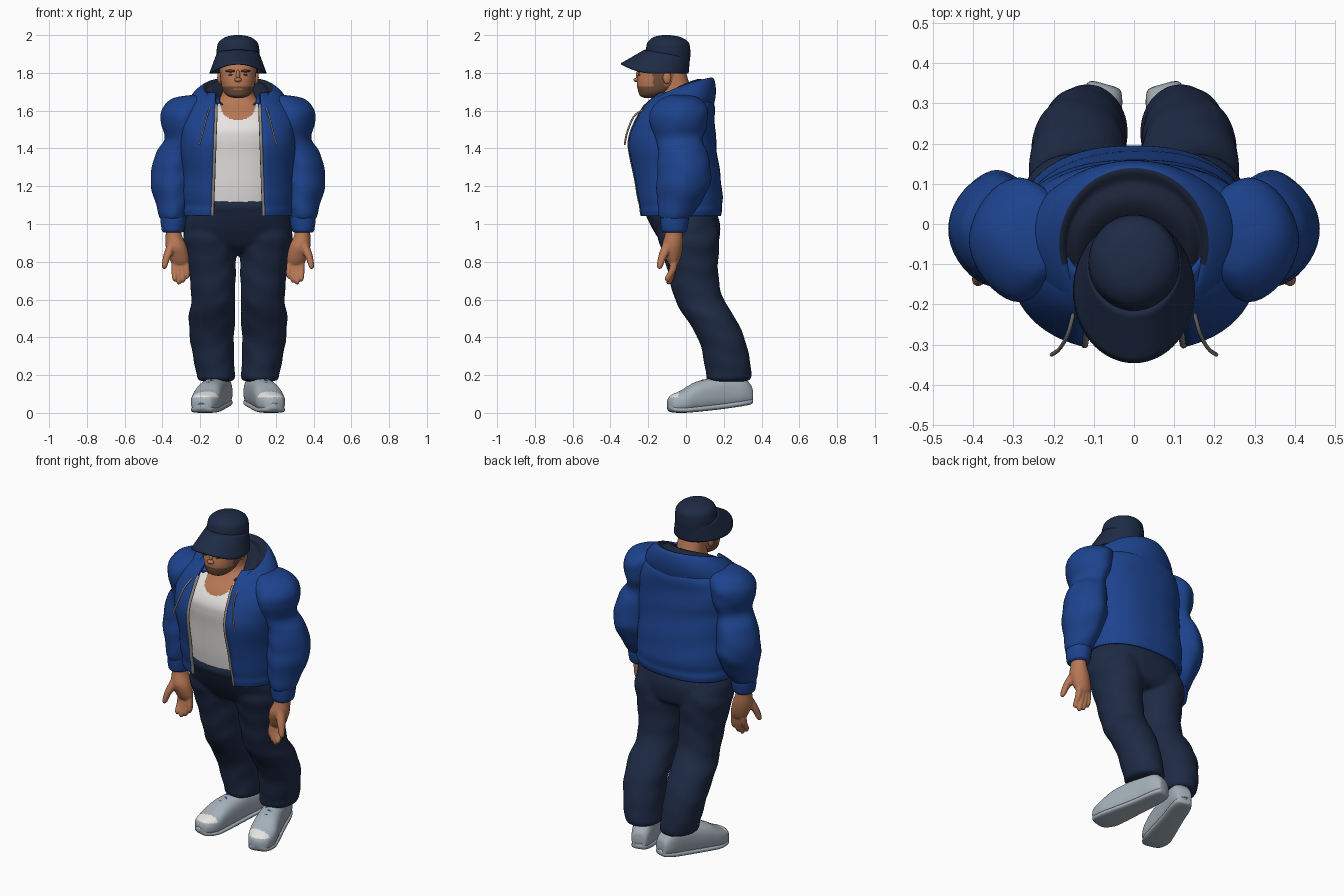
import bpy, bmesh
from math import sin, cos, pi, asin, copysign
from mathutils import Vector, Matrix

old = bpy.data.objects.get("Cube")
if old:
    bpy.data.objects.remove(old)


def colour(name, r, g, b):
    m = bpy.data.materials.new(name)
    m.use_nodes = True
    m.diffuse_color = (r, g, b, 1)
    bsdf = m.node_tree.nodes["Principled BSDF"]
    bsdf.inputs["Base Color"].default_value = (r, g, b, 1)
    bsdf.inputs["Roughness"].default_value = 0.8
    return m


BLUE = colour("jacket blue", .012, .056, .27)
NAVY = colour("navy cloth", .013, .024, .06)
LINING = colour("dark lining", .012, .019, .042)
SKIN = colour("skin", .47, .185, .09)
BEARD = colour("beard brown", .17, .08, .048)
WHITE = colour("white cotton", .8, .78, .76)
GREY = colour("shoe grey", .37, .43, .48)
METAL = colour("zip grey", .28, .26, .24)


def spline(rows, steps=6):
    """Smooth rows of numbers with a Catmull-Rom curve."""
    rows = [Vector(r) for r in rows]
    out = []
    for i in range(len(rows) - 1):
        p, q = rows[i], rows[i + 1]
        o = rows[i - 1] if i else p
        r = rows[i + 2] if i + 2 < len(rows) else q
        for k in range(steps):
            t = k / steps
            m, n = (q - o) / 2, (r - p) / 2
            out.append(p + m * t + (3 * (q - p) - 2 * m - n) * t**2 + (2 * (p - q) + m + n) * t**3)
    return out + [rows[-1]]


def power(v, p):
    return copysign(abs(v) ** p, v)


def skin_rings(name, rings, mats, rule=None, closed=True, caps=True, thick=0):
    """Join rings of points into one smooth surface."""
    bm = bmesh.new()
    vs = [[bm.verts.new(p) for p in ring] for ring in rings]
    n = len(rings[0])
    for a, b in zip(vs, vs[1:]):
        for i in range(n if closed else n - 1):
            j = (i + 1) % n
            bm.faces.new((a[i], a[j], b[j], b[i]))
    if closed and caps:
        bm.faces.new(vs[0])
        bm.faces.new(vs[-1])
    bmesh.ops.recalc_face_normals(bm, faces=bm.faces)
    for f in bm.faces:
        f.smooth = True
        if rule:
            f.material_index = rule(f.calc_center_median())
    me = bpy.data.meshes.new(name)
    bm.to_mesh(me)
    bm.free()
    for m in mats:
        me.materials.append(m)
    ob = bpy.data.objects.new(name, me)
    bpy.context.collection.objects.link(ob)
    if thick:
        mod = ob.modifiers.new("thickness", "SOLIDIFY")
        mod.thickness, mod.offset = thick, 0
    return ob


def tube(name, rows, *mats, rule=None, p=1, n=40, wrinkle=0, place=None, side=1, steps=6):
    """Rows are x, y, z, radius x, radius y."""
    rings = []
    for x, y, z, rx, ry in spline(rows, steps):
        ring = []
        for i in range(n):
            a = 2 * pi * i / n
            k = 1 + wrinkle * sin(48 * z + 2 * sin(a) + cos(3 * a))
            v = Vector((side * (x + k * rx * power(sin(a), p)), y - k * ry * power(cos(a), p), z))
            ring.append(place @ v if place else v)
        rings.append(ring)
    return skin_rings(name, rings, mats, rule)


def fuse(name, obs, voxel, smooth):
    """Melt overlapping parts into one continuous surface."""
    bpy.ops.object.select_all(action="DESELECT")
    for ob in obs:
        ob.select_set(True)
    bpy.context.view_layer.objects.active = obs[0]
    bpy.ops.object.join()
    obs[0].name = name
    mod = obs[0].modifiers.new("fuse", "REMESH")
    mod.mode, mod.voxel_size, mod.use_smooth_shade = "VOXEL", voxel, True
    mod = obs[0].modifiers.new("soften", "SMOOTH")
    mod.factor, mod.iterations = .5, smooth


def cord(name, points, radius, mat):
    cu = bpy.data.curves.new(name, "CURVE")
    cu.dimensions, cu.bevel_depth, cu.bevel_resolution = "3D", radius, 2
    cu.use_fill_caps = True
    sp = cu.splines.new("POLY")
    sp.points.add(len(points) - 1)
    for pt, co in zip(sp.points, points):
        pt.co = (*co, 1)
    cu.materials.append(mat)
    ob = bpy.data.objects.new(name, cu)
    bpy.context.collection.objects.link(ob)


def ball(name, at, size, mat):
    bpy.ops.mesh.primitive_uv_sphere_add(segments=20, ring_count=12, location=at)
    ob = bpy.context.object
    ob.name, ob.scale = name, size
    ob.data.materials.append(mat)
    bpy.ops.object.shade_smooth()


# Chest, vest and neck: height, half width, front and back
def body(rows):
    return [(0, (f + b) / 2, z, w, (b - f) / 2) for z, w, f, b in rows]


tube("vest_and_neck", body([
    (1.095, .23, -.222, .12), (1.2, .24, -.238, .13), (1.35, .24, -.252, .12), (1.45, .25, -.264, .12),
    (1.51, .25, -.258, .12), (1.58, .22, -.215, .11), (1.64, .14, -.16, .09),
    (1.69, .085, -.14, .04), (1.8, .08, -.13, .0)]), WHITE, SKIN, n=160, p=.85, steps=12,
    rule=lambda c: int(c.z > 1.55 + 4 * c.x**2 + .1 * (abs(c.x) / .105) ** 8))

# Open jacket, the gap widening towards the hem
P = .84
jacket, edges = [], ([], [])
for z, w, f, b in spline([
        (1.045, .282, -.245, .177), (1.07, .287, -.25, .183), (1.1, .286, -.253, .181),
        (1.15, .292, -.264, .184), (1.25, .288, -.28, .174), (1.4, .3, -.308, .153),
        (1.48, .305, -.298, .148), (1.56, .3, -.262, .143), (1.63, .26, -.22, .14), (1.69, .17, -.16, .11)]):
    a0 = asin(((.139 - .035 * (z - 1.05)) / w) ** (1 / P))
    ring = []
    for i in range(61):
        a = a0 + (2 * pi - 2 * a0) * i / 60
        k = 1 + .008 * sin(40 * z + 3 * sin(a)) * sin(a / 2)
        ring.append(Vector((k * w * power(sin(a), P), (f + b) / 2 - k * (b - f) / 2 * power(cos(a), P), z)))
    jacket.append(ring)
    edges[0].append(ring[0])
    edges[1].append(ring[-1])
skin_rings("jacket_body", jacket, [BLUE], closed=False, thick=.018)

# Hood lying on the shoulders, lined with dark cloth folded round the neck
hood = []
for i in range(61):
    a = (i / 30 - 1) * 2.4
    s, c = sin(a), cos(a)
    rim = 1.772 - .035 * (1 - c) - .02 * (1 - c) ** 2
    hood.append(spline([
        (.275 * s, -.06 + .19 * c, 1.575), (.272 * s, -.06 + .212 * c, rim - .1),
        (.235 * s, -.055 + .207 * c, rim - .035), (.185 * s, -.05 + .188 * c, rim),
        (.165 * s, -.055 + .16 * c, rim - .015), (.14 * s, -.065 + .13 * c, rim - .008),
        (.11 * s, -.075 + .1 * c, rim - .03), (.075 * s, -.075 + .07 * c, rim - .07)], 5))
hood_ob = skin_rings("hood", hood, [BLUE, LINING], closed=False, thick=.008)
for f in hood_ob.data.polygons:
    f.material_index = int(f.index % 35 > 14 and abs(f.index // 35 - 29.5) < 23)

# Trousers: seat now, legs added below
trousers = [tube("trousers", body([
    (1.125, .23, -.228, .13), (1.09, .255, -.232, .15), (1.07, .26, -.222, .16), (1.0, .285, -.192, .18),
    (.93, .285, -.15, .178), (.88, .25, -.11, .165), (.85, .17, -.06, .13)]), NAVY, p=.85, wrinkle=.004)]

for side, tag in ((1, "left"), (-1, "right")):
    def part(name, rows, *mats, **kw):
        return tube(tag + "_" + name, rows, *mats, side=side, **kw)

    # Sleeve with bulging shoulder and elbow, then cuff
    part("sleeve", [
        (.2, -.03, 1.685, .03, .04), (.245, -.03, 1.665, .1, .1), (.28, -.035, 1.61, .122, .147),
        (.287, -.04, 1.53, .12, .152), (.298, -.035, 1.45, .09, .124), (.325, -.018, 1.38, .108, .13),
        (.34, -.01, 1.28, .119, .142), (.342, -.016, 1.2, .119, .14), (.34, -.04, 1.1, .093, .11),
        (.343, -.06, 1.035, .072, .08), (.343, -.06, 1.02, .05, .05)], BLUE, p=1.15, wrinkle=.014)
    part("cuff", [(.343, -.06, 1.05, .06, .066), (.343, -.06, 1.03, .068, .075),
                  (.344, -.062, .97, .06, .068), (.344, -.062, .955, .05, .055)], BLUE)

    # Hand with palm facing forward
    hand = [part("palm", [(.344, -.062, 1.0, .037, .042), (.34, -.065, .94, .043, .048),
                          (.327, -.072, .88, .056, .055), (.312, -.068, .82, .053, .04),
                          (.305, -.066, .785, .042, .024)], SKIN, n=24)]
    for i in range(4):
        x, tip = .275 + .022 * i, (.71, .69, .68, .695)[i]
        hand.append(part("finger", [
            (x, -.06, .83, .013, .018), (x - .004, -.07, .76, .016, .02),
            (x - .006, -.074 - .007 * i, tip + .02, .014, .017),
            (x - .006, -.076 - .007 * i, tip, .006, .008)], SKIN, n=14))
    hand.append(part("thumb", [
        (.345, -.09, .91, .024, .028), (.367, -.115, .85, .024, .026), (.381, -.13, .81, .019, .021),
        (.389, -.139, .775, .014, .016), (.39, -.14, .762, .006, .007)], SKIN, n=14))
    fuse(tag + "_hand", hand, .0055, 2)

    # Trouser leg
    trousers.append(part("trouser_leg", [
        (.145, 0, 1.02, .12, .15), (.147, .015, .92, .143, .162), (.14, .03, .8, .13, .14),
        (.133, .048, .68, .119, .129), (.132, .075, .59, .116, .13), (.138, .125, .51, .123, .132),
        (.138, .185, .4, .117, .124), (.13, .212, .3, .109, .122), (.12, .225, .22, .102, .122),
        (.116, .225, .175, .096, .112), (.116, .225, .165, .05, .06)], NAVY, p=.97, wrinkle=.016, steps=10))

    # Shoe along its own tilted axis: length, bottom, top, half width
    shape = [(0, .055, .12, .025), (.01, .045, .15, .044), (.06, .035, .195, .058), (.15, .022, .2, .062),
             (.22, .014, .185, .067), (.31, .005, .162, .075), (.38, 0, .122, .077),
             (.44, .004, .094, .056), (.46, .02, .07, .022)]
    place = Matrix(((.963, 0, .27 * side, .071 * side), (.27 * side, 0, -.963, .348),
                    (0, 1, 0, 0), (0, 0, 0, 1)))
    tube(tag + "_shoe", [(0, (b + t) / 2, s, w, (t - b) / 2) for s, b, t, w in shape], GREY, WHITE, n=60,
         p=.8, place=place, steps=10, rule=lambda c: int(c.z > .082 and c.y < -.04))
    tube(tag + "_sole", [(0, b + .016, s, w, .016) for s, b, t, w in shape], GREY, p=.65, place=place)
    for i in range(4):
        h, s = .194 - .0115 * i, .2 + .035 * i
        cord("%s_lace_%d" % (tag, i + 1),
             [place @ Vector((x, h - 14 * x * x, s + .3 * x * (-1) ** i)) for x in (-.04, -.02, 0, .02, .04)],
             .006, BLUE)

    # Zip tape and drawstring
    edge = edges[0 if side > 0 else 1]
    cord(tag + "_zip", [p + Vector((-.003 * side, -.004, 0)) for p in edge][:-6], .009, METAL)
    cord(tag + "_drawstring", [Vector((side * p.x, p.y, p.z)) for p in spline([
        (.15, -.22, 1.61), (.165, -.275, 1.57), (.185, -.31, 1.49), (.205, -.325, 1.42)])], .005, METAL)

    # Ear, eye and brow
    ball(tag + "_ear", (side * .097, -.1, 1.775), (.013, .022, .034), SKIN)
    ball(tag + "_eye", (side * .038, -.246, 1.79), (.013, .008, .005), BEARD)
    ball(tag + "_brow", (side * .04, -.248, 1.81), (.026, .012, .007), BEARD)
fuse("trousers", trousers, .011, 5)


# Head with a short beard along jaw and sideburns
def beard(c):
    jaw = c.z < 1.728 and c.y < -.09 and not (abs(c.x) < .022 and 1.712 < c.z < 1.719)
    return int(jaw or (c.z < 1.81 and -.175 < c.y < -.115))


tube("head", [(0, -.2, 1.668, .025, .02), (0, -.185, 1.678, .055, .058), (0, -.165, 1.7, .076, .087),
              (0, -.15, 1.735, .088, .11), (0, -.137, 1.78, .094, .12), (0, -.125, 1.85, .095, .112),
              (0, -.1, 1.92, .075, .08)], SKIN, BEARD, p=.88, n=80, rule=beard)
ball("nose_bridge", (0, -.25, 1.785), (.012, .016, .03), SKIN)
ball("nose_tip", (0, -.26, 1.763), (.02, .018, .012), SKIN)

# Hat crown and drooping brim
tube("hat_crown", [(0, -.105, 1.8, .105, .108), (0, -.1, 1.87, .113, .121), (0, -.095, 1.93, .112, .117),
                   (0, -.095, 1.965, .1, .106), (0, -.1, 1.99, .065, .07), (0, -.105, 2.0, .02, .02)], NAVY)
brim = []
for t in range(9):
    ring, t = [], t / 8
    for i in range(64):
        a = 2 * pi * i / 64
        c = cos(a)
        low = 1.797 + .05 * max(0, c) ** 2
        high = 1.9 + .02 * c
        ring.append(Vector(((.11 + .038 * t) * sin(a), -.1 - .067 * t - (.117 + .06 * t) * c,
                            high + (low - high) * t)))
    brim.append(ring)
skin_rings("hat_brim", brim, [NAVY], caps=False, thick=.008)
